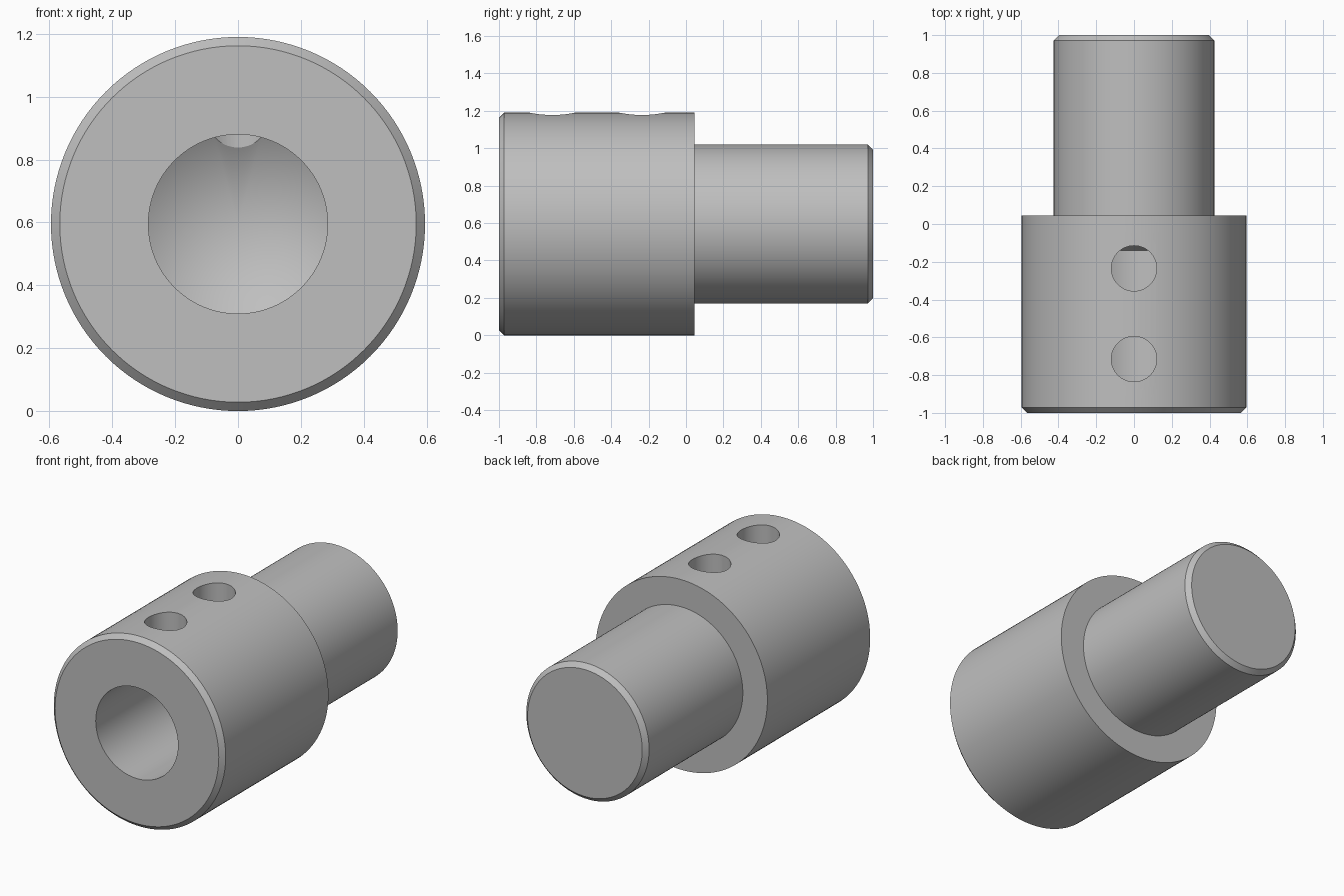
import bpy
import bmesh
import math
from mathutils import Matrix, Vector

if "Cube" in bpy.data.objects:
    bpy.data.objects.remove(bpy.data.objects["Cube"], do_unlink=True)

AXIS_Z = 0.595        # height of the turning axis
BODY_R, STUB_R = 0.595, 0.425
BORE_R, HOLE_R = 0.285, 0.12
CHAMFER = 0.028
SHOULDER_Y = 0.045
BORE_END = -0.14
SEGMENTS = 128

# One plain grey metal
steel = bpy.data.materials.new("grey_steel")
steel.use_nodes = True
GREY = (0.52, 0.52, 0.52, 1)
steel.diffuse_color = GREY
steel.node_tree.nodes["Principled BSDF"].inputs["Base Color"].default_value = GREY


def make_object(name, bm):
    bmesh.ops.recalc_face_normals(bm, faces=bm.faces)
    mesh = bpy.data.meshes.new(name)
    bm.to_mesh(mesh)
    bm.free()
    mesh.materials.append(steel)
    obj = bpy.data.objects.new(name, mesh)
    bpy.context.collection.objects.link(obj)
    return obj


def lathe(name, profile):
    """Turn (radius, y) points about the y axis."""
    bm = bmesh.new()
    verts = [bm.verts.new((r, y, 0)) for r, y in profile]
    edges = [bm.edges.new(pair) for pair in zip(verts, verts[1:])]
    bmesh.ops.spin(bm, geom=verts + edges, cent=(0, 0, 0), axis=(0, 1, 0),
                   angle=math.tau, steps=SEGMENTS, use_duplicate=False)
    bmesh.ops.remove_doubles(bm, verts=bm.verts, dist=1e-5)
    bmesh.ops.translate(bm, verts=bm.verts, vec=Vector((0, 0, AXIS_Z)))
    return make_object(name, bm)


# Stepped shaft with chamfered ends and a blind bore with a drill-point bottom
cone_depth = BORE_R / math.tan(math.radians(59))
shaft = lathe("stepped_shaft", [
    (0, BORE_END + cone_depth),
    (BORE_R, BORE_END),
    (BORE_R, -1),
    (BODY_R - CHAMFER, -1),
    (BODY_R, -1 + CHAMFER),
    (BODY_R, SHOULDER_Y),
    (STUB_R, SHOULDER_Y),
    (STUB_R, 1 - CHAMFER),
    (STUB_R - CHAMFER, 1),
    (0, 1),
])

# Two set-screw holes drilled from the top into the bore
for y in (-0.715, -0.235):
    bm = bmesh.new()
    bmesh.ops.create_cone(bm, cap_ends=True, segments=64, radius1=HOLE_R,
                          radius2=HOLE_R, depth=0.8,
                          matrix=Matrix.Translation((0, y, AXIS_Z + 0.4)))
    cutter = make_object("screw_hole_cutter", bm)
    cutter.hide_render = True
    cut = shaft.modifiers.new("screw_hole", "BOOLEAN")
    cut.operation = "DIFFERENCE"
    cut.solver = "EXACT"
    cut.object = cutter
    bpy.context.view_layer.objects.active = shaft
    bpy.ops.object.modifier_apply(modifier=cut.name)
    bpy.data.objects.remove(cutter, do_unlink=True)

# Smooth turned surfaces, crisp machined edges
bpy.ops.object.select_all(action="DESELECT")
shaft.select_set(True)
bpy.context.view_layer.objects.active = shaft
bpy.ops.object.shade_smooth_by_angle(angle=math.radians(30))
